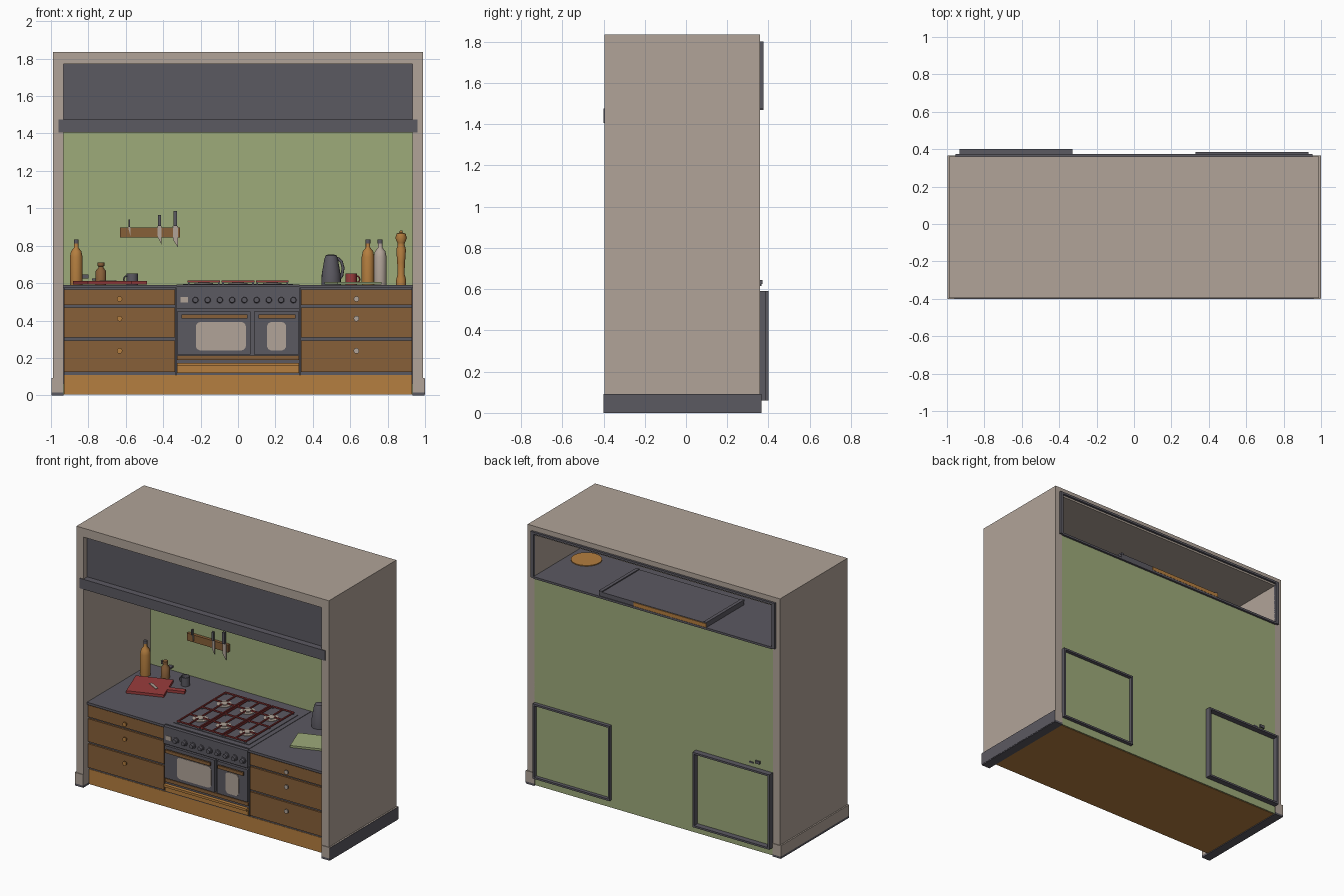
import bpy, bmesh, math
from mathutils import Matrix, Vector

if "Cube" in bpy.data.objects:
    bpy.data.objects.remove(bpy.data.objects["Cube"])


def mat(name, c):
    m = bpy.data.materials.new(name)
    m.diffuse_color = (*c, 1)
    m.use_nodes = True
    m.node_tree.nodes["Principled BSDF"].inputs["Base Color"].default_value = m.diffuse_color
    return m


TAUPE = mat("taupe plaster", (.44, .37, .315))
DARK = mat("dark slate", (.105, .10, .12))
GREEN = mat("sage green", (.34, .405, .195))
WOOD = mat("brown wood", (.245, .115, .04))
AMBER = mat("amber wood", (.46, .21, .05))
RED = mat("red", (.32, .045, .045))


def finish(name, bm, m, smooth=False):
    bmesh.ops.recalc_face_normals(bm, faces=bm.faces[:])
    me = bpy.data.meshes.new(name)
    bm.to_mesh(me)
    bm.free()
    for k in (m if isinstance(m, list) else [m]):
        me.materials.append(k)
    ob = bpy.data.objects.new(name, me)
    bpy.context.collection.objects.link(ob)
    if smooth:
        bpy.context.view_layer.objects.active = ob
        bpy.ops.object.select_all(action='DESELECT')
        ob.select_set(True)
        bpy.ops.object.shade_smooth_by_angle(angle=math.radians(40))
    return ob


def box(name, x0, x1, y0, y1, z0, z1, m, round_r=0, rot=0):
    """Axis box; round_r rounds the corners seen from the front, rot turns it about z."""
    bm = bmesh.new()
    bmesh.ops.create_cube(bm, size=1)
    bmesh.ops.scale(bm, vec=(x1 - x0, y1 - y0, z1 - z0), verts=bm.verts)
    if round_r:
        es = [e for e in bm.edges if abs(e.verts[0].co.y - e.verts[1].co.y) > 1e-6]
        bmesh.ops.bevel(bm, geom=es, offset=round_r, segments=4, profile=.5, affect='EDGES')
    c = Vector(((x0 + x1) / 2, (y0 + y1) / 2, (z0 + z1) / 2))
    bmesh.ops.transform(bm, matrix=Matrix.Translation(c) @ Matrix.Rotation(rot, 4, 'Z'), verts=bm.verts)
    return finish(name, bm, m)


def lathe(name, loc, prof, m, axis='Z', n=20, split=None):
    """Spin (radius, height) points; faces above split take the second material."""
    bm = bmesh.new()
    rings = [[bm.verts.new((r * math.cos(2 * math.pi * i / n), r * math.sin(2 * math.pi * i / n), h))
              for i in range(n)] for r, h in prof]
    for a, b in zip(rings, rings[1:]):
        for i in range(n):
            bm.faces.new((a[i], a[(i + 1) % n], b[(i + 1) % n], b[i]))
    bm.faces.new(rings[0])
    bm.faces.new(rings[-1])
    if split is not None:
        for f in bm.faces:
            f.material_index = int(f.calc_center_median().z > split)
    r = Matrix.Rotation(math.pi / 2, 4, 'X') if axis == 'Y' else Matrix()
    bmesh.ops.transform(bm, matrix=Matrix.Translation(loc) @ r, verts=bm.verts)
    return finish(name, bm, m, True)


def tube(name, pts, r, m):
    cu = bpy.data.curves.new(name, 'CURVE')
    cu.dimensions = '3D'
    cu.bevel_depth, cu.bevel_resolution, cu.use_fill_caps = r, 2, True
    s = cu.splines.new('POLY')
    s.points.add(len(pts) - 1)
    for p, q in zip(s.points, pts):
        p.co = (*q, 1)
    cu.materials.append(m)
    ob = bpy.data.objects.new(name, cu)
    bpy.context.collection.objects.link(ob)


# Alcove shell
box("left_wall", -.988, -.932, -.395, .36, .02, 1.835, TAUPE)
box("right_wall", .932, .988, -.395, .36, .02, 1.835, TAUPE)
box("roof", -.988, .988, -.395, .36, 1.772, 1.835, TAUPE)
box("back_wall", -.935, .935, .352, .36, .005, 1.48, GREEN)
for s, n in ((-1, "left"), (1, "right")):
    a, b = sorted((s * .932, s * .998))
    box(n + "_skirting", a, b, -.4, .365, .015, .092, TAUPE)
    box(n + "_foot", a, b, -.4, .365, 0, .015, DARK)
box("right_skirting_face", .997, 1.0, -.399, .365, .005, .091, DARK)

# Extractor housing, open at the back
box("hood_panel", -.932, .932, -.355, -.34, 1.44, 1.772, DARK)
box("mantel_shelf", -.96, .96, -.4, -.34, 1.405, 1.476, DARK)
box("hood_floor", -.932, .932, -.345, .375, 1.47, 1.485, DARK)
for s, n in ((-1, "left"), (1, "right")):
    a, b = sorted((s * .932, s * .955))
    box(n + "_hood_edge", a, b, .35, .375, 1.475, 1.8, DARK)
box("hood_top_edge", -.955, .955, .35, .375, 1.785, 1.8, DARK)
box("extractor", -.42, .42, -.05, .37, 1.48, 1.515, DARK)
box("extractor_back_trim", -.42, .15, .37, .375, 1.486, 1.512, AMBER)
for s in (-1, 1):
    box("extractor_rib", s * .41 - .012, s * .41 + .012, -.05, .372, 1.51, 1.522, DARK)
lathe("vent_disc", (.8, -.03, 1.485), [(.1, 0), (.1, .006)], AMBER, n=28)

# Plinth and drawer units
box("plinth", -.93, .93, -.338, .35, .004, .11, AMBER)
for s, n, knob, back in ((-1, "left", AMBER, .4), (1, "right", TAUPE, .385)):
    def span(a, b):
        return sorted((s * a, s * b))
    box(n + "_cabinet", *span(.333, .93), -.335, .35, .11, .575, DARK)
    box(n + "_worktop", *span(.329, .932), -.358, .35, .573, .59, DARK)
    for z0, z1, kz in ((.483, .566, .515), (.308, .47, .41), (.125, .293, .238)):
        box(n + "_drawer", *span(.337, .93), -.348, -.33, z0, z1, WOOD)
        lathe(n + "_drawer_knob", (s * .633, -.346, kz), [(.007, 0), (.007, .01), (.015, .014), (.015, .022)],
              knob, 'Y', 12)
    # carcass rim showing behind the wall
    box(n + "_rim_top", *span(.33, .932), .35, back, .577, .59, DARK)
    box(n + "_rim_bottom", *span(.33, .932), .35, back, .06, .073, DARK)
    box(n + "_rim_outer", *span(.919, .932), .35, back, .06, .59, DARK)
    box(n + "_rim_inner", *span(.33, .343), .35, back, .06, .59, DARK)

# Range cooker
box("cooker_body", -.328, .328, -.34, .35, .11, .592, DARK)
box("control_panel", -.328, .328, -.365, -.335, .463, .585, DARK)
box("clock", -.308, -.266, -.368, -.36, .495, .525, TAUPE)
for i in range(9):
    lathe("control_knob", (-.228 + i * .0655, -.364, .51), [(.022, 0), (.022, .008), (.016, .01), (.014, .024)],
          DARK, 'Y', 14)
for n, x0, x1, w0, w1 in (("large", -.326, .068, -.225, .042), ("small", .085, .326, .155, .257)):
    box(n + "_oven_door", x0, x1, -.358, -.335, .218, .447, DARK)
    box(n + "_oven_window", w0, w1, -.361, -.35, .24, .392, TAUPE, .025)
    box(n + "_oven_handle", x0 + .025, x1 - .018, -.385, -.372, .41, .432, WOOD)
    for x in (x0 + .045, x1 - .04):
        box(n + "_handle_post", x, x + .01, -.375, -.355, .415, .427, DARK)
box("cooker_trim", -.326, .326, -.352, -.335, .188, .212, WOOD)
box("cooker_drawer", -.326, .326, -.352, -.335, .12, .17, AMBER)
box("cooker_drawer_handle", -.326, .326, -.37, -.345, .158, .174, AMBER)

# Hob with burners and pan grates
box("hob_tray", -.295, .295, -.3, .25, .59, .596, DARK)
for cx in (-.183, 0, .183):
    for cy in (-.16, .11):
        lathe("burner", (cx, cy, .595), [(.05, 0), (.05, .005), (.03, .007), (.03, .012)], TAUPE, n=16)
        for dx, dy in ((1, 0), (-1, 0), (0, 1), (0, -1)):
            ax, ay = cx + dx * .055, cy + dy * .08
            box("grate_finger", ax - .004 - abs(dx) * .028, ax + .004 + abs(dx) * .028,
                ay - .004 - abs(dy) * .05, ay + .004 + abs(dy) * .05, .604, .613, RED)
    for dx in (-.083, .083):
        box("grate_side", cx + dx - .004, cx + dx + .004, -.295, .245, .604, .613, RED)
    for y in (-.291, -.025, .241):
        box("grate_cross", cx - .085, cx + .085, y - .004, y + .004, .604, .613, RED)
        for dx in (-.08, .08):
            box("grate_foot", cx + dx - .005, cx + dx + .005, y - .005, y + .005, .594, .605, DARK)

# Bottles, mill, mugs and kettle
BOTTLE = [(.033, 0), (.034, .01), (.034, .15), (.028, .18), (.012, .2), (.012, .222), (.013, .223), (.013, .242)]
for x, y, m in ((-.865, .2, AMBER), (.695, .22, AMBER), (.76, .22, TAUPE)):
    lathe("bottle", (x, y, .59), BOTTLE, [m, DARK], split=.2223)
lathe("small_bottle", (-.733, .235, .59), [(.028, 0), (.028, .075), (.014, .092), (.014, .1), (.018, .102), (.018, .12)],
      WOOD)
lathe("pepper_mill", (.872, .2, .59), [(.026, 0), (.026, .03), (.018, .06), (.021, .12), (.026, .19), (.018, .215),
                                      (.02, .225), (.031, .25), (.024, .275), (.008, .28), (.007, .292)], AMBER)
for n, x, m, s in (("dark_mug", -.565, DARK, -1), ("red_mug", .605, RED, 1)):
    lathe(n, (x, .22, .59), [(.03, 0), (.03, .062), (.026, .062), (.026, .008)], m)
    tube(n + "_handle", [(x + s * (.028 + .018 * math.sin(t * math.pi / 6)), .22, .62 + .018 * math.cos(t * math.pi / 6))
                         for t in range(7)], .004, m)
lathe("kettle", (.498, .2, .59), [(.052, 0), (.052, .02), (.05, .06), (.036, .14), (.03, .158), (.012, .164)], DARK)
tube("kettle_handle", [(.53, .2, .735), (.553, .2, .715), (.562, .2, .68), (.555, .2, .64), (.54, .2, .62)], .008, DARK)
box("wall_hook", -.835, -.8, .33, .37, .625, .645, DARK)
box("wall_hook_tip", -.78, -.75, .3, .365, .615, .625, DARK)

# Chopping boards and the knife lying on one
A = math.radians(20)
box("red_board", -.85, -.6, -.07, .17, .592, .61, RED, 0, A)
box("red_board_handle", -.615, -.49, .075, .115, .592, .61, RED, 0, A)
box("board_knife_blade", -.74, -.65, .04, .06, .611, .615, TAUPE, 0, -.5)
box("green_board", .49, .74, -.14, .06, .592, .606, GREEN, 0, A)

# Knife rack
box("knife_rack", -.632, -.31, .33, .358, .845, .897, WOOD)
for x, lo, mid, hi, w in ((-.582, .855, .9, .94, .006), (-.42, .805, .905, .965, .011), (-.335, .79, .905, .985, .014)):
    box("knife_handle", x - w * .7, x + w * .7, .313, .328, mid, hi, DARK)
    bm = bmesh.new()
    vs = [bm.verts.new((x + a, .322, z)) for a, z in ((-w, mid), (w, mid), (w, lo), (-w * .8, lo + .04))]
    ex = bmesh.ops.extrude_face_region(bm, geom=[bm.faces.new(vs)])
    bmesh.ops.translate(bm, vec=(0, .006, 0), verts=[v for v in ex["geom"] if isinstance(v, bmesh.types.BMVert)])
    finish("knife_blade", bm, TAUPE)
